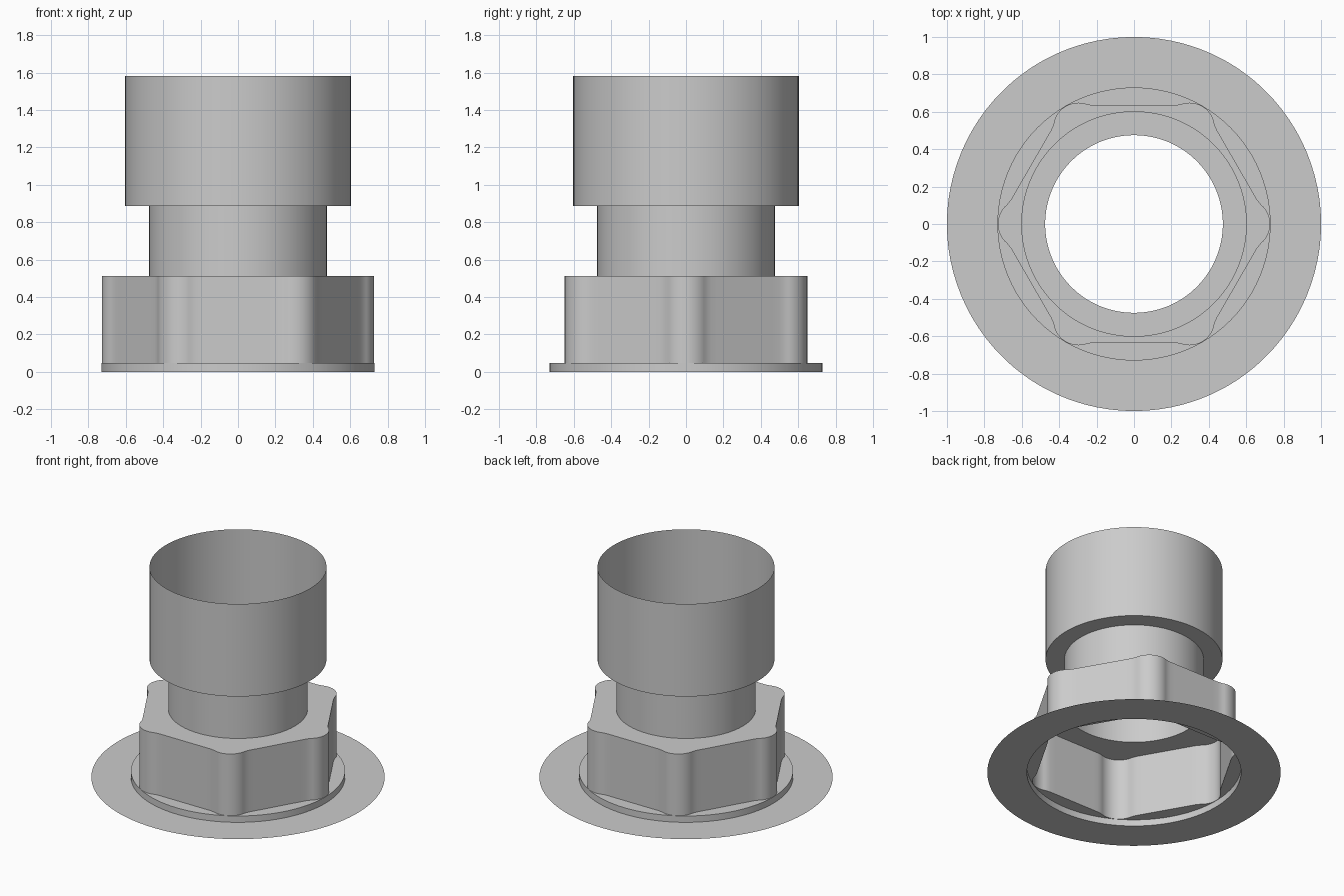
import bpy
import bmesh
from math import sin, cos, atan2, radians, hypot
from mathutils import Vector, Matrix

default = bpy.data.objects.get("Cube")
if default:
    bpy.data.objects.remove(default, do_unlink=True)

grey = bpy.data.materials.new("plain_grey")
grey.use_nodes = True
colour = (0.6, 0.6, 0.6, 1)
grey.diffuse_color = colour
grey.node_tree.nodes["Principled BSDF"].inputs["Base Color"].default_value = colour


# Hexagonal grip outline: a rounded lobe on every corner, blended into the flats
def grip_outline():
    half = [Vector((0.594 + 0.134 * cos(radians(a)), 0.134 * sin(radians(a))))
            for a in range(0, 51, 5)]
    half += [Vector((0.667, 0.118)), Vector((0.655, 0.135))]
    lobe = [Vector((p.x, -p.y)) for p in reversed(half[1:])] + half
    points = []
    for k in range(6):
        turn = Matrix.Rotation(radians(60 * k), 2)
        corner = [turn @ p for p in lobe]
        following = Matrix.Rotation(radians(60), 2) @ corner[0]
        points += corner
        points += [corner[-1].lerp(following, i / 10) for i in range(1, 10)]
    return points


GRIP = grip_outline()
ANGLES = [atan2(p.y, p.x) for p in GRIP]


def circle(radius):
    return [Vector((radius * cos(a), radius * sin(a))) for a in ANGLES]


# Open shell through a series of (outline, height) rings
def loft(name, rings):
    bm = bmesh.new()
    loops = [[bm.verts.new((p.x, p.y, z)) for p in outline] for outline, z in rings]
    n = len(ANGLES)
    for low, high in zip(loops, loops[1:]):
        for i in range(n):
            j = (i + 1) % n
            bm.faces.new((low[i], low[j], high[j], high[i]))
    mesh = bpy.data.meshes.new(name)
    bm.to_mesh(mesh)
    bm.free()
    mesh.materials.append(grey)
    obj = bpy.data.objects.new(name, mesh)
    bpy.context.collection.objects.link(obj)
    bpy.ops.object.select_all(action='DESELECT')
    obj.select_set(True)
    bpy.context.view_layer.objects.active = obj
    bpy.ops.object.shade_smooth_by_angle(angle=radians(30))


OUTER, COLLAR, NECK, SLEEVE = circle(1.0), circle(0.73), circle(0.475), circle(0.603)

# Thin sheet flange and the low collar rising from it
loft("base_flange", [(OUTER, 0), (COLLAR, 0)])
loft("base_collar", [(COLLAR, 0), (COLLAR, 0.048), (GRIP, 0.048)])

# Lobed hexagonal grip with its flat shoulder
loft("hex_grip", [(GRIP, 0.048), (GRIP, 0.512), (NECK, 0.512)])

# Narrow neck and wide open sleeve
loft("neck", [(NECK, 0.512), (NECK, 0.887)])
loft("sleeve", [(NECK, 0.887), (SLEEVE, 0.887), (SLEEVE, 1.583)])
